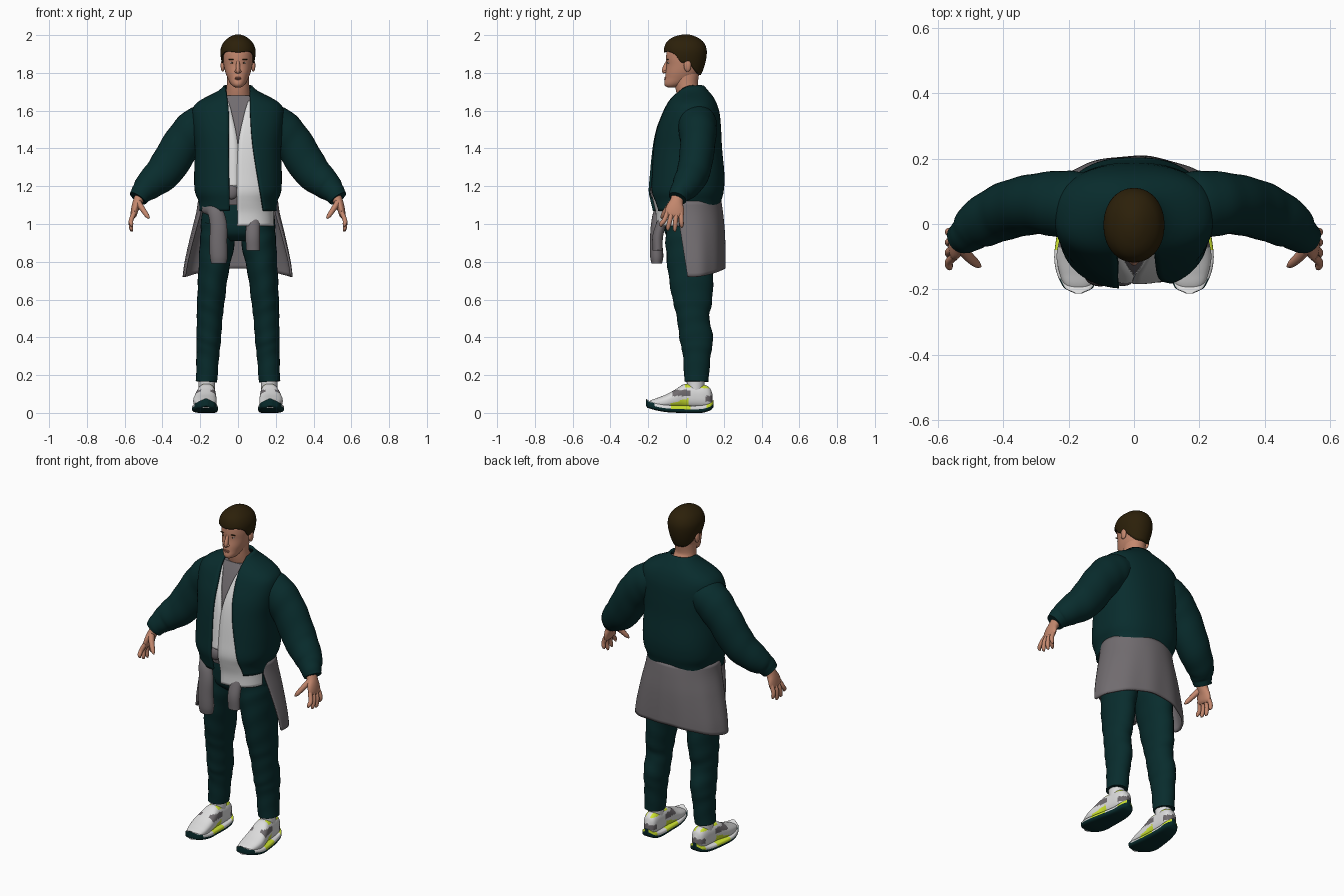
import bpy, bmesh, math
from mathutils import Vector

if "Cube" in bpy.data.objects:
    bpy.data.objects.remove(bpy.data.objects["Cube"])


def material(name, *rgb):
    m = bpy.data.materials.new(name)
    m.use_nodes = True
    m.diffuse_color = (*rgb, 1)
    m.node_tree.nodes["Principled BSDF"].inputs["Base Color"].default_value = (*rgb, 1)
    return m


TEAL = material("dark teal cloth", .0025, .025, .026)
GREY = material("warm grey cloth", .165, .15, .16)
WHITE = material("white", .72, .72, .72)
SKIN = material("skin", .55, .245, .155)
HAIR = material("dark brown hair", .025, .0145, .003)
LIME = material("lime", .62, .78, .03)
LIP = material("lip", .4, .15, .1)
parts = []


def interp(table, t):
    """Smooth lookup in rows of (key, values...)."""
    n = len(table)
    t = min(max(t, table[0][0]), table[-1][0])
    i = max(k for k in range(n - 1) if table[k][0] <= t)
    a, b = table[i], table[i + 1]
    p, q = table[max(i - 1, 0)], table[min(i + 2, n - 1)]
    h = b[0] - a[0]
    f = (t - a[0]) / h
    out = []
    for k in range(1, len(a)):
        m0 = (b[k] - p[k]) / (b[0] - p[0]) * h
        m1 = (q[k] - a[k]) / (q[0] - a[0]) * h
        out.append((2*f**3 - 3*f*f + 1) * a[k] + (f**3 - 2*f*f + f) * m0
                   + (3*f*f - 2*f**3) * b[k] + (f**3 - f*f) * m1)
    return out


def power(v, e):
    return math.copysign(abs(v) ** e, v)


def sheet(name, fn, nu, nv, mats, wrap=True, thick=0, rule=None):
    """Grid surface from fn(u, v); wrapped sheets get end caps unless thickened."""
    bm = bmesh.new()
    cols = nu if wrap else nu + 1
    g = [[bm.verts.new(fn(i / nu, j / nv)) for i in range(cols)] for j in range(nv + 1)]
    for j in range(nv):
        for i in range(nu):
            k = (i + 1) % cols
            bm.faces.new((g[j][i], g[j][k], g[j + 1][k], g[j + 1][i]))
    if wrap and not thick:
        bm.faces.new(g[0])
        bm.faces.new(g[-1])
    bmesh.ops.remove_doubles(bm, verts=bm.verts, dist=.00005)
    bmesh.ops.recalc_face_normals(bm, faces=bm.faces)
    if rule:
        for f in bm.faces:
            f.material_index = rule(f.calc_center_median())
    me = bpy.data.meshes.new(name)
    bm.to_mesh(me)
    bm.free()
    ob = bpy.data.objects.new(name, me)
    bpy.context.collection.objects.link(ob)
    for m in mats:
        me.materials.append(m)
    if thick:
        mod = ob.modifiers.new("thickness", "SOLIDIFY")
        mod.thickness = thick
        mod.offset = 0
    parts.append(ob)


def ring(table, z, a, grow=0, e=1):
    """Point on a horizontal section; angle 0 faces the front."""
    w, yf, yb = interp(table, z)
    x = max(w + grow, 0) * power(math.sin(a), e)
    return Vector((x, (yf + yb) / 2 - max((yb - yf) / 2 + grow, 0) * power(math.cos(a), e), z))


def body(name, table, mat, grow=0, e=1, nv=24, lo=None, hi=None):
    lo, hi = lo or table[0][0], hi or table[-1][0]
    sheet(name, lambda u, v: ring(table, lo + (hi - lo) * v, u * math.tau, grow, e), 48, nv, [mat])


def tube(name, rows, mat, side=1, nu=20, per=5, fold=0):
    """Loft of ellipses along rows of (x, y, z, y radius, other radius)."""
    table = [(i, *r) for i, r in enumerate(rows)]
    end = len(rows) - 1

    def fn(u, v):
        t = v * end
        x, y, z, rb, rn = interp(table, t)
        d = (Vector(interp(table, t + .05)[:3]) - Vector(interp(table, t - .05)[:3])).normalized()
        b = Vector((0, 1, 0))
        b = (b - d * b.dot(d)).normalized()
        a = u * math.tau
        k = 1 + fold * math.sin(t * 8 + 2 * math.sin(a))
        p = Vector((x, y, z)) + k * (b * rb * math.cos(a) + d.cross(b) * rn * math.sin(a))
        return Vector((p.x * side, p.y, p.z))
    sheet(name, fn, nu, end * per, [mat])


def blob(name, loc, size, mat):
    x, y, z = loc
    sheet(name, lambda u, v: Vector((
        x + size[0] * math.sin(v * math.pi) * math.cos(u * math.tau),
        y + size[1] * math.sin(v * math.pi) * math.sin(u * math.tau),
        z - size[2] * math.cos(v * math.pi))), 16, 10, [mat])


# Torso clothing: open bomber jacket over a loose shirt and a tee
TORSO = [(.98, .205, -.17, .165), (1.06, .203, -.172, .17), (1.12, .205, -.185, .182), (1.17, .224, -.195, .195),
         (1.25, .228, -.19, .2), (1.4, .225, -.175, .187), (1.5, .235, -.155, .182), (1.58, .24, -.125, .175),
         (1.625, .228, -.105, .163), (1.655, .19, -.09, .15), (1.68, .14, -.075, .134),
         (1.705, .095, -.06, .112), (1.73, .072, -.045, .092)]
E = .82


def edge_angle(x, z, grow=0):
    f = max(-1, min(1, x / (interp(TORSO, z)[0] + grow)))
    return math.asin(power(f, 1 / E))


def panel(name, start, stop, lo, hi, mat, grow, nu, thick):
    """Open torso shell between two edge angles that depend on height; the neck dips at the front."""
    def fn(u, v):
        z = lo + (hi - lo) * v
        a, b = start(z), stop(z)
        p = ring(TORSO, z, a + (b - a) * u, grow, E)
        p.z -= .03 * v ** 12 * max(0, math.cos(a + (b - a) * u))
        return p
    sheet(name, fn, nu, 44, [mat], wrap=False, thick=thick)


LEFT = [(1.08, .135), (1.25, .105), (1.43, .077), (1.6, .065), (1.73, .066)]
RIGHT = [(1.08, -.045), (1.4, -.05), (1.6, -.05), (1.73, -.066)]
panel("jacket", lambda z: edge_angle(interp(LEFT, z)[0], z),
      lambda z: math.tau + edge_angle(interp(RIGHT, z)[0], z), 1.07, 1.73, TEAL, -.003, 72, .014)
body("tee", TORSO, GREY, -.028, E, lo=1.1, hi=1.68)
VNECK = [(.99, -.004), (1.41, 0), (1.6, .035), (1.68, .055)]
panel("shirt_left", lambda z: edge_angle(interp(VNECK, z)[0], z, -.016),
      lambda z: math.radians(80), .99, 1.68, WHITE, -.014, 20, .006)
panel("shirt_right", lambda z: math.radians(-100),
      lambda z: edge_angle(-interp(VNECK, z)[0], z, -.016), 1.2, 1.68, WHITE, -.016, 20, .006)

# Trousers
PELVIS = [(.91, .1, -.07, .12), (.95, .185, -.11, .15), (1.02, .195, -.12, .155), (1.1, .18, -.12, .15)]
body("trouser_hips", PELVIS, TEAL)
LEG = [(.1, .02, 1.0, .125, .09), (.11, .02, .9, .128, .092), (.13, .025, .75, .12, .08),
       (.143, .035, .6, .105, .073), (.15, .038, .5, .085, .068), (.155, .055, .39, .088, .065),
       (.16, .057, .3, .073, .06), (.167, .055, .165, .064, .056)]

# Sleeves, hands and shoes, mirrored
SLEEVE = [(.05, .04, 1.55, .09, .07), (.14, .052, 1.55, .102, .088), (.215, .06, 1.51, .103, .108),
          (.295, .062, 1.425, .093, .103), (.385, .042, 1.285, .088, .098), (.47, .002, 1.205, .076, .078),
          (.507, -.03, 1.167, .058, .06), (.53, -.045, 1.135, .048, .05)]
PALM = [(.51, -.04, 1.16, .034, .03), (.53, -.05, 1.12, .035, .026), (.544, -.058, 1.085, .048, .021),
        (.552, -.062, 1.05, .05, .017), (.555, -.064, 1.035, .04, .01)]
UPPER = [(-.207, .17, .012, .045), (-.195, .17, .038, .062), (-.15, .172, .056, .08), (-.1, .175, .062, .1),
         (-.05, .172, .057, .128), (-.01, .168, .05, .152), (.05, .165, .046, .152), (.1, .162, .042, .148),
         (.128, .16, .032, .13), (.14, .16, .012, .1)]
SOLE = [(-.212, .17, .012, .036), (-.195, .17, .045, .024), (-.12, .175, .068, .006), (-.03, .172, .064, 0),
        (.08, .163, .052, 0), (.13, .16, .04, .014), (.146, .16, .012, .03)]


def upper_colour(c):
    x, y, z = abs(c.x), c.y, c.z
    collar = z > .136 - .1 * max(0, y - .05) and y > 0 and abs(x - .165) > .015
    if collar or -.08 < y < .01 and z < .05 + .3 * (y + .08) and abs(x - .17) > .03:
        return 1
    if -.07 < y < .02 and .09 < z < .122 and abs(x - .17) > .025 or y > .1 and .06 < z < .09:
        return 2
    return 0


def sole_colour(c):
    if c.z < interp(SOLE, c.y)[2] + (.034 if c.y < -.17 else .022):
        return 0
    return 2 if -.08 < c.y < .02 or c.y > .11 else 1


def shoe(side, tag):
    def along(v, table):
        a, b = table[0][0], table[-1][0]
        return a + (b - a) * (1 - math.cos(v * math.pi)) / 2

    def upper(u, v):
        y = along(v, UPPER)
        cx, w, top = interp(UPPER, y)
        a = u * math.tau
        return Vector((side * (cx + w * power(math.sin(a), .8)), y,
                       (top + .025) / 2 + (top - .025) / 2 * power(math.cos(a), .8)))

    def sole(u, v):
        y = along(v, SOLE)
        cx, w, low = interp(SOLE, y)
        a = u * math.tau
        return Vector((side * (cx + w * power(math.sin(a), .5)), y, low + .02 + .02 * power(math.cos(a), .5)))
    sheet(tag + "_shoe_upper", upper, 64, 56, [WHITE, LIME, GREY], rule=upper_colour)
    sheet(tag + "_shoe_sole", sole, 32, 48, [TEAL, WHITE, LIME], rule=sole_colour)
    tube(tag + "_sock", [(.165, .05, .12, .044, .042), (.166, .052, .2, .05, .045)], WHITE, side)


for side, tag in ((1, "left"), (-1, "right")):
    tube(tag + "_trouser_leg", LEG, TEAL, side, 28, 6, .018)
    tube(tag + "_sleeve", SLEEVE, TEAL, side, 32, 6, .012)
    tube(tag + "_palm", PALM, SKIN, side)
    for k, name in enumerate(("index", "middle", "ring", "little")):
        y, tip = -.099 + .024 * k, (.985, .965, .96, .98)[k]
        dy = (-.032, -.02, -.008, .004)[k]
        tube(f"{tag}_{name}_finger", [(.55, y, 1.06, .013, .013), (.566, y + dy / 2, 1.02, .0125, .0125),
             (.565, y + dy, tip + .015, .011, .011), (.56, y + dy, tip, .004, .004)], SKIN, side, 10, 4)
    tube(tag + "_thumb", [(.53, -.07, 1.115, .02, .018), (.506, -.1, 1.08, .016, .015),
         (.482, -.122, 1.045, .012, .012), (.47, -.13, 1.03, .004, .004)], SKIN, side, 10, 4)
    shoe(side, tag)
    # Face features in pairs
    blob(tag + "_ear", (.081 * side, .008, 1.838), (.011, .02, .032), SKIN)
    blob(tag + "_eye", (.031 * side, -.092, 1.853), (.011, .006, .004), WHITE)
    blob(tag + "_iris", (.031 * side, -.0965, 1.853), (.004, .003, .004), HAIR)
    blob(tag + "_brow", (.033 * side, -.097, 1.871), (.018, .005, .003), HAIR)
    blob(tag + "_nostril", (.01 * side, -.111, 1.807), (.008, .009, .007), SKIN)

# Garment tied round the waist, open at the front, with hanging sleeves
WRAP = [(.7, .288, -.13, .2), (.8, .275, -.14, .203), (.95, .242, -.15, .2), (1.06, .215, -.155, .19),
        (1.13, .205, -.15, .18)]


def wrap_point(u, v):
    a0 = math.radians(81 - 14 * v)
    a = a0 + (math.tau - 2 * a0) * u
    low = .765 - .045 * abs(math.sin(a)) ** 2
    return ring(WRAP, low + (1.12 - low) * v, a, .002 * math.sin(a * 11) * (1 - v))


sheet("waist_wrap", wrap_point, 72, 20, [GREY], wrap=False, thick=.012)
tube("tied_sleeve_right", [(-.17, -.08, 1.09, .025, .035), (-.125, -.135, 1.07, .03, .04),
     (-.104, -.155, 1.0, .03, .045), (-.104, -.158, .9, .033, .047), (-.102, -.155, .83, .035, .047),
     (-.102, -.155, .79, .028, .04)], GREY)
tube("tied_sleeve_left", [(.09, -.115, 1.04, .024, .03), (.08, -.135, .99, .026, .036),
     (.078, -.15, .93, .028, .038), (.08, -.15, .86, .026, .036)], GREY)
blob("waist_knot", (-.035, -.17, 1.17), (.035, .02, .04), GREY)

# Head, neck and hair
HEAD = [(1.722, .012, -.095, -.06), (1.73, .028, -.11, -.03), (1.745, .041, -.115, .01), (1.77, .054, -.111, .05),
        (1.8, .066, -.108, .072), (1.84, .075, -.103, .086), (1.88, .08, -.105, .094), (1.92, .08, -.1, .095),
        (1.96, .064, -.075, .078), (1.985, .025, -.03, .035)]
body("head", HEAD, SKIN, e=.97, nv=40)
tube("neck", [(0, .03, 1.6, .075, .085), (0, .022, 1.67, .066, .07), (0, .003, 1.73, .06, .06),
              (0, .003, 1.81, .068, .058)], SKIN, 1, 32)
tube("nose", [(0, -.096, 1.868, .006, .008), (0, -.105, 1.84, .012, .01), (0, -.114, 1.812, .014, .012),
              (0, -.11, 1.799, .008, .008)], SKIN)
blob("upper_lip", (0, -.108, 1.774), (.02, .007, .004), LIP)
blob("lower_lip", (0, -.109, 1.767), (.017, .007, .004), LIP)
SCALP = [(1.78, .062, -.09, .07), (1.82, .073, -.1, .088), (1.86, .083, -.108, .1), (1.9, .089, -.113, .106),
         (1.93, .087, -.112, .104), (1.96, .073, -.1, .09), (1.98, .052, -.077, .066), (1.993, .03, -.046, .038),
         (1.998, .015, -.022, .02), (2.0, 0, .002, .002)]
HAIRLINE = [(0, 1.908), (.7, 1.912), (1.1, 1.895), (1.4, 1.855), (1.7, 1.858), (2.0, 1.825), (2.5, 1.795), (3.15, 1.79)]


def hair_point(u, v):
    a = u * math.tau
    low = interp(HAIRLINE, min(a, math.tau - a))[0]
    return ring(SCALP, low + (2 - low) * math.sin(v * math.pi / 2), a, 0, .95)


sheet("hair", hair_point, 64, 24, [HAIR], thick=.008)

# Smooth shading with sharp edges kept
bpy.ops.object.select_all(action="DESELECT")
for ob in parts:
    ob.select_set(True)
bpy.context.view_layer.objects.active = parts[0]
bpy.ops.object.shade_smooth_by_angle(angle=math.radians(45))
